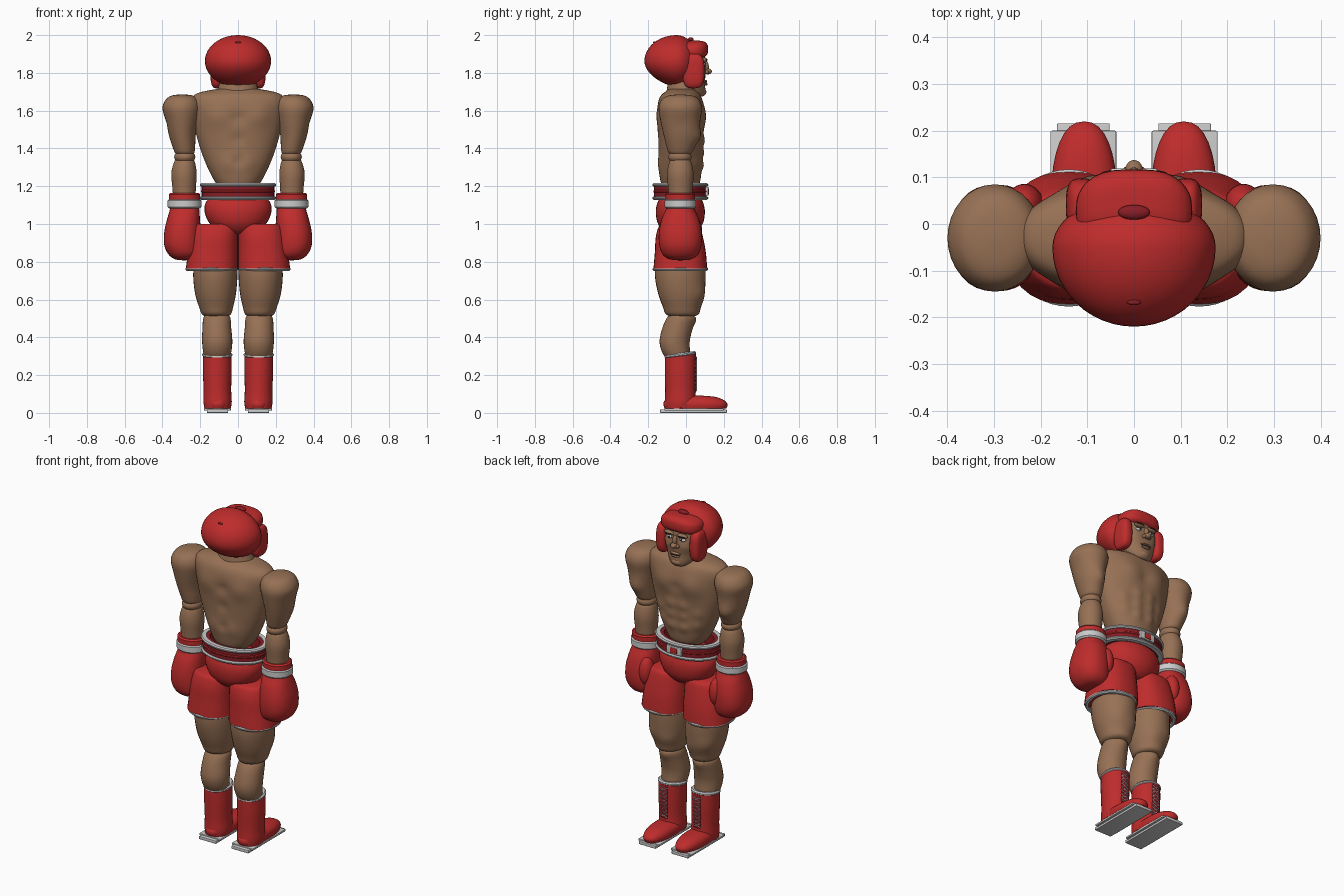
import bpy, bmesh, math
from mathutils import Vector

def mat(name, c):
    m = bpy.data.materials.new(name)
    m.diffuse_color = (*c, 1)
    return m

RED = mat("red", (0.52, 0.025, 0.025))
DARK = mat("dark_red", (0.25, 0.012, 0.018))
SKIN = mat("skin", (0.31, 0.165, 0.09))
WHITE = mat("white", (0.78, 0.78, 0.76))
BLACK = mat("black", (0.02, 0.015, 0.015))

def finish(name, bm, m, mirror=False):
    bmesh.ops.recalc_face_normals(bm, faces=bm.faces)
    me = bpy.data.meshes.new(name)
    bm.to_mesh(me)
    bm.free()
    me.materials.append(m)
    me.shade_smooth()
    me.set_sharp_from_angle(angle=math.radians(40))
    ob = bpy.data.objects.new(name, me)
    bpy.context.collection.objects.link(ob)
    if mirror:
        ob.modifiers.new("mirror", 'MIRROR')
    return ob

def catmull(p, steps):
    out = []
    for i in range(len(p) - 1):
        a, b, c, d = p[max(i - 1, 0)], p[i], p[i + 1], p[min(i + 2, len(p) - 1)]
        for k in range(steps):
            t = k / steps
            out.append([0.5 * (2 * q + (r - o) * t + (2 * o - 5 * q + 4 * r - s) * t * t
                        + (3 * q - o - 3 * r + s) * t ** 3) for o, q, r, s in zip(a, b, c, d)])
    return out + [p[-1]]

def loft(name, secs, m, mirror=False, n=32, steps=4, closed=False, bumps=(), power=2, tilt=0):
    """Stack of ellipses (z, cx, cy, rx, ry); bumps are (x, y, z, radius, height)."""
    secs = catmull(secs, steps) if steps > 1 else secs
    bm = bmesh.new()
    rings = []
    for z, cx, cy, rx, ry in secs:
        ring = []
        for i in range(n):
            a = 2 * math.pi * i / n
            c, s = math.cos(a), math.sin(a)
            e = 2 / power
            d = Vector((math.copysign(abs(c) ** e, c), math.copysign(abs(s) ** e, s), 0))
            p = Vector((cx + d.x * rx, cy + d.y * ry, z + tilt * d.y * ry))
            off = sum(h * math.exp(-((p - Vector((x, y, w))).length / r) ** 2) for x, y, w, r, h in bumps)
            ring.append(bm.verts.new(p + d.normalized() * off))
        rings.append(ring)
    pairs = list(zip(rings, rings[1:])) + ([(rings[-1], rings[0])] if closed else [])
    for a, b in pairs:
        for i in range(n):
            bm.faces.new((a[i], a[(i + 1) % n], b[(i + 1) % n], b[i]))
    if not closed:
        bm.faces.new(rings[0])
        bm.faces.new(rings[-1])
    return finish(name, bm, m, mirror)

def band(name, z0, z1, cx, cy, rx, ry, m, mirror=False, t=0.02, tilt=0):
    """Hollow band with bevelled outer edges."""
    b = min(0.008, (z1 - z0) / 3)
    prof = [(z0, -t), (z0, -b), (z0 + b, 0), (z1 - b, 0), (z1, -b), (z1, -t)]
    return loft(name, [(z, cx, cy, rx + o, ry + o) for z, o in prof], m, mirror, 48, 1, True, tilt=tilt)

def ball(name, c, r, m, mirror=False, fn=None, seg=32):
    bm = bmesh.new()
    bmesh.ops.create_uvsphere(bm, u_segments=seg, v_segments=seg // 2, radius=1)
    for v in bm.verts:
        p = fn(v.co) if fn else v.co
        v.co = Vector((c[0] + p[0] * r[0], c[1] + p[1] * r[1], c[2] + p[2] * r[2]))
    return finish(name, bm, m, mirror)

def box(name, lo, hi, m, mirror=False, bevel=0.0):
    bm = bmesh.new()
    bmesh.ops.create_cube(bm, size=1)
    for v in bm.verts:
        v.co = Vector([(a + b) / 2 + q * (b - a) for a, b, q in zip(lo, hi, v.co)])
    if bevel:
        bmesh.ops.bevel(bm, geom=bm.edges[:], offset=bevel, segments=3, affect='EDGES', profile=0.5)
    return finish(name, bm, m, mirror)

def both(bumps):
    return [(s * x, y, z, r, h) for x, y, z, r, h in bumps for s in (1, -1)]

def squarish(p):
    return [math.copysign(abs(q) ** 0.65, q) for q in p]

# Torso with chest, stomach and back muscles
muscles = both([(0.085, 0.10, 1.57, 0.07, 0.02), (0.04, 0.09, 1.44, 0.028, 0.013),
                (0.04, 0.09, 1.375, 0.028, 0.013), (0.04, 0.08, 1.31, 0.028, 0.013),
                (0.12, 0.06, 1.40, 0.03, 0.008), (0.11, 0.06, 1.33, 0.03, 0.008),
                (0.11, -0.14, 1.57, 0.06, 0.013), (0.05, -0.15, 1.32, 0.045, 0.008),
                (0.0, 0.10, 1.55, 0.025, -0.005), (0.0, -0.15, 1.45, 0.03, -0.005),
                (0.0, -0.15, 1.56, 0.03, -0.006), (0.0, -0.15, 1.33, 0.025, -0.005)])
loft("torso", [(1.165, 0, -0.03, 0.02, 0.02), (1.175, 0, -0.03, 0.07, 0.07), (1.21, 0, -0.03, 0.112, 0.10),
               (1.28, 0, -0.03, 0.152, 0.112), (1.37, 0, -0.03, 0.19, 0.115), (1.47, 0, -0.03, 0.22, 0.12),
               (1.57, 0, -0.03, 0.24, 0.122), (1.64, 0, -0.03, 0.25, 0.118), (1.68, 0, -0.028, 0.235, 0.105),
               (1.70, 0, -0.025, 0.19, 0.085), (1.715, 0, -0.02, 0.11, 0.07)],
     SKIN, n=72, steps=6, bumps=muscles, power=2.2)
loft("neck", [(1.66, 0, -0.02, 0.125, 0.09), (1.72, 0, -0.015, 0.105, 0.085), (1.78, 0, -0.01, 0.09, 0.08)], SKIN)

# Head and face
loft("head", [(1.672, 0, 0.05, 0.01, 0.01), (1.677, 0, 0.048, 0.045, 0.045), (1.70, 0, 0.03, 0.075, 0.073),
              (1.75, 0, 0.02, 0.098, 0.08), (1.83, 0, 0.015, 0.115, 0.09), (1.91, 0, 0.0, 0.115, 0.09),
              (1.95, 0, 0.0, 0.02, 0.02)], SKIN, n=48,
     bumps=both([(0.06, 0.09, 1.80, 0.03, 0.008), (0.042, 0.10, 1.842, 0.02, -0.008)]))
ball("nose_bridge", (0, 0.103, 1.832), (0.014, 0.018, 0.032), SKIN)
ball("nose_tip", (0, 0.115, 1.808), (0.019, 0.022, 0.016), SKIN)
ball("nostril", (0.017, 0.107, 1.804), (0.012, 0.014, 0.011), SKIN, True)
ball("brow", (0.043, 0.097, 1.868), (0.034, 0.016, 0.013), SKIN, True)
ball("eyebrow", (0.045, 0.106, 1.869), (0.027, 0.009, 0.005), BLACK, True)
ball("eye", (0.043, 0.092, 1.844), (0.019, 0.012, 0.010), WHITE, True)
ball("pupil", (0.041, 0.101, 1.844), (0.007, 0.005, 0.007), BLACK, True)
ball("upper_lip", (0, 0.099, 1.755), (0.034, 0.013, 0.008), SKIN)
ball("mouth_line", (0, 0.106, 1.748), (0.031, 0.006, 0.003), BLACK)
ball("lower_lip", (0, 0.100, 1.740), (0.028, 0.014, 0.008), SKIN)
ball("chin", (0, 0.082, 1.700), (0.036, 0.026, 0.022), SKIN)

# Padded helmet: dome, brow roll, cheek pads
ball("helmet_dome", (0, -0.05, 1.862), (0.175, 0.17, 0.138), RED, seg=48,
     fn=lambda p: (p.x, p.y * (0.66 if p.y > 0 else 1), p.z + max(0, -p.y) * max(0, -p.z) * 0.2))
ball("helmet_brow", (0, 0.05, 1.925), (0.125, 0.067, 0.046), RED,
     fn=lambda p: (lambda q: (q[0], q[1] - 0.35 * p.x ** 2, q[2] - 0.25 * p.x ** 2))(squarish(p)))
ball("cheek_pad", (0.112, 0.04, 1.81), (0.034, 0.058, 0.092), RED, True, fn=squarish)
ball("helmet_vent_front", (0, 0.025, 1.976), (0.034, 0.016, 0.012), DARK)
ball("helmet_vent_back", (0, -0.168, 1.961), (0.015, 0.006, 0.006), DARK)

# Arms
loft("upper_arm", [(1.686, 0.295, -0.03, 0.01, 0.01), (1.68, 0.295, -0.03, 0.055, 0.062),
                   (1.66, 0.295, -0.03, 0.086, 0.098), (1.615, 0.298, -0.03, 0.102, 0.115),
                   (1.55, 0.297, -0.03, 0.087, 0.106), (1.47, 0.295, -0.025, 0.071, 0.093),
                   (1.41, 0.287, -0.028, 0.060, 0.075), (1.375, 0.282, -0.03, 0.05, 0.06),
                   (1.36, 0.28, -0.03, 0.03, 0.03)], SKIN, True,
     bumps=[(0.30, 0.07, 1.46, 0.04, 0.012), (0.36, -0.03, 1.53, 0.025, -0.005)])
ball("elbow", (0.282, -0.032, 1.355), (0.056, 0.062, 0.038), SKIN, True)
loft("forearm", [(1.348, 0.283, -0.03, 0.03, 0.03), (1.335, 0.283, -0.03, 0.052, 0.055),
                 (1.27, 0.286, -0.03, 0.067, 0.07), (1.19, 0.285, -0.03, 0.062, 0.065),
                 (1.10, 0.284, -0.03, 0.057, 0.06)], SKIN, True)

# Gloves
band("glove_cuff_top", 1.12, 1.165, 0.283, -0.03, 0.083, 0.078, RED, True)
band("glove_cuff_stripe", 1.083, 1.132, 0.283, -0.03, 0.089, 0.084, WHITE, True, t=0.04)
loft("glove", [(0.808, 0.285, -0.03, 0.01, 0.01), (0.814, 0.285, -0.03, 0.05, 0.06),
               (0.84, 0.287, -0.03, 0.082, 0.095), (0.89, 0.295, -0.03, 0.096, 0.112),
               (0.96, 0.295, -0.03, 0.095, 0.113), (1.03, 0.288, -0.03, 0.086, 0.098),
               (1.075, 0.283, -0.03, 0.078, 0.077), (1.10, 0.283, -0.03, 0.072, 0.07)], RED, True, power=2.3)
ball("glove_thumb", (0.235, 0.038, 0.96), (0.042, 0.048, 0.085), RED, True)

# Belt with trims and front plate
band("belt", 1.135, 1.21, 0, -0.03, 0.192, 0.139, DARK, t=0.04)
for i, z in enumerate((1.128, 1.198)):
    band(f"belt_trim_{i}", z, z + 0.018, 0, -0.03, 0.202, 0.148, WHITE, t=0.03)
band("belt_ridge", 1.165, 1.18, 0, -0.03, 0.196, 0.143, RED)
box("belt_plate", (-0.05, 0.085, 1.15), (0.05, 0.119, 1.196), WHITE, bevel=0.004)
box("belt_plate_inset", (-0.022, 0.10, 1.157), (0.022, 0.122, 1.189), RED, bevel=0.003)

# Trunks
loft("trunks_hip", [(0.945, 0, -0.03, 0.03, 0.03), (0.955, 0, -0.03, 0.09, 0.08), (1.0, 0, -0.03, 0.148, 0.118),
                    (1.06, 0, -0.03, 0.176, 0.13), (1.11, 0, -0.03, 0.172, 0.122),
                    (1.14, 0, -0.03, 0.14, 0.10), (1.148, 0, -0.03, 0.05, 0.04)], RED)
loft("trunks_leg", [(0.765, 0.138, -0.03, 0.138, 0.142), (0.85, 0.133, -0.03, 0.132, 0.135),
                    (0.93, 0.127, -0.035, 0.126, 0.125), (0.985, 0.12, -0.035, 0.12, 0.11),
                    (1.0, 0.12, -0.035, 0.105, 0.095)], RED, True, power=2.4)
band("trunks_hem", 0.752, 0.77, 0.14, -0.03, 0.139, 0.147, WHITE, True)

# Legs
loft("thigh", [(0.81, 0.118, -0.03, 0.115, 0.13), (0.72, 0.12, -0.03, 0.117, 0.134),
               (0.63, 0.119, -0.025, 0.108, 0.122), (0.56, 0.116, -0.022, 0.09, 0.10),
               (0.52, 0.114, -0.02, 0.075, 0.085), (0.508, 0.114, -0.02, 0.04, 0.04)], SKIN, True,
     bumps=[(0.08, 0.07, 0.6, 0.04, 0.008), (0.17, 0.07, 0.63, 0.04, 0.008)])
loft("shin", [(0.53, 0.112, -0.028, 0.05, 0.045), (0.505, 0.112, -0.028, 0.071, 0.072),
              (0.45, 0.112, -0.045, 0.076, 0.08), (0.38, 0.11, -0.06, 0.08, 0.08),
              (0.32, 0.11, -0.052, 0.074, 0.074), (0.27, 0.11, -0.03, 0.06, 0.06)], SKIN, True,
     bumps=[(0.112, 0.04, 0.49, 0.03, 0.01)])

# Boots
loft("boot_shaft", [(0.025, 0.108, -0.03, 0.07, 0.08), (0.06, 0.108, -0.03, 0.075, 0.083),
                    (0.12, 0.109, -0.03, 0.073, 0.08), (0.22, 0.11, -0.03, 0.076, 0.082),
                    (0.305, 0.11, -0.03, 0.076, 0.082)], RED, True, tilt=0.08)
band("boot_collar", 0.297, 0.318, 0.11, -0.03, 0.08, 0.084, WHITE, True, tilt=0.12)
loft("boot_foot", [(0.022, 0.107, 0.05, 0.066, 0.162), (0.045, 0.107, 0.05, 0.071, 0.17),
                   (0.068, 0.107, 0.045, 0.065, 0.155), (0.085, 0.107, 0.04, 0.045, 0.115),
                   (0.091, 0.107, 0.04, 0.02, 0.05)], RED, True, power=2.3)
box("sole_tread", (0.052, -0.137, 0.0), (0.165, 0.216, 0.018), WHITE, True, bevel=0.003)
box("sole_welt", (0.038, -0.115, 0.012), (0.179, 0.2, 0.024), WHITE, True, bevel=0.003)
box("boot_tongue", (0.09, 0.02, 0.105), (0.13, 0.053, 0.305), DARK, True, bevel=0.005)

# Laces: one crossing curve pair per boot
cu = bpy.data.curves.new("boot_laces", 'CURVE')
cu.dimensions = '3D'
cu.bevel_depth = 0.003
cu.bevel_resolution = 1
cu.materials.append(WHITE)
for side in (1, -1):
    for flip in (1, -1):
        sp = cu.splines.new('POLY')
        sp.points.add(8)
        for i, p in enumerate(sp.points):
            x = 0.11 + 0.024 * flip * (-1) ** i
            p.co = (side * x, 0.054, 0.115 + 0.0225 * i, 1)
bpy.context.collection.objects.link(bpy.data.objects.new("boot_laces", cu))
